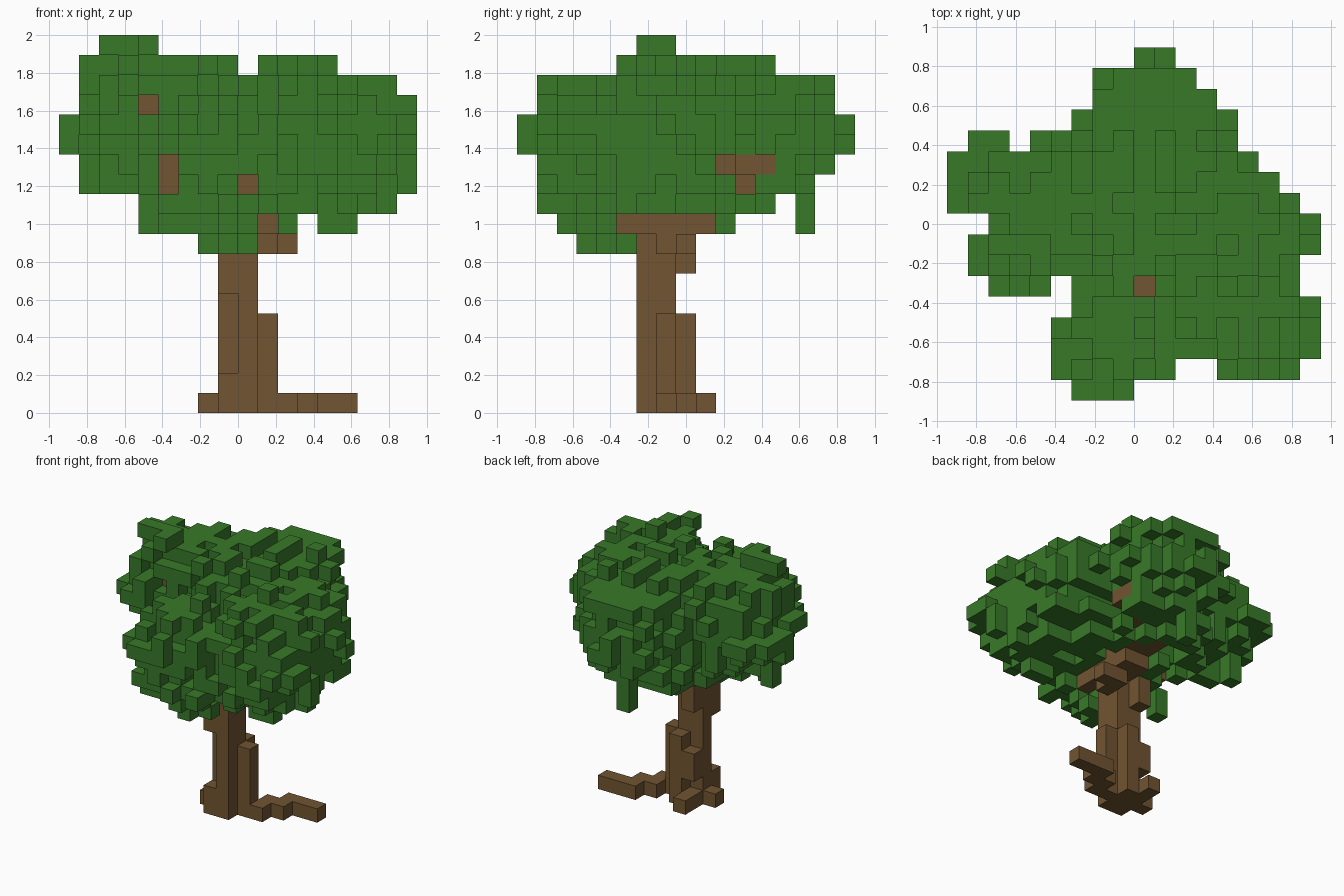
import bpy
import bmesh
import random
from mathutils import Vector

random.seed(4)
cube = bpy.data.objects.get("Cube")
if cube:
    bpy.data.objects.remove(cube, do_unlink=True)

VOXEL = 2 / 19
ORIGIN = Vector((-9, -8.5, 0))


def make_material(name, colour):
    mat = bpy.data.materials.new(name)
    mat.use_nodes = True
    mat.diffuse_color = colour
    shader = mat.node_tree.nodes["Principled BSDF"]
    shader.inputs["Base Color"].default_value = colour
    shader.inputs["Roughness"].default_value = 0.9
    return mat


def block(x, y, z):
    """Cells of a box given as inclusive ranges."""
    return {(i, j, k) for i in range(x[0], x[1] + 1)
            for j in range(y[0], y[1] + 1) for k in range(z[0], z[1] + 1)}


def limb(start, end, steps=14):
    """Cells along a straight branch."""
    a, b = Vector(start), Vector(end)
    return {tuple(round(c) for c in a.lerp(b, s / steps)) for s in range(steps + 1)}


def outline(rows, first):
    """Pixels of a stepped outline, one list of spans per row."""
    return {(c, first + r) for r, spans in enumerate(rows)
            for lo, hi in spans for c in range(lo, hi + 1)}


def build_voxels(name, cells, mat):
    """Mesh of the exposed faces of a set of cells."""
    bm = bmesh.new()
    corners = {}

    def vert(p):
        if p not in corners:
            corners[p] = bm.verts.new((Vector(p) + ORIGIN) * VOXEL)
        return corners[p]

    for cell in sorted(cells):
        for axis in range(3):
            u, w = (axis + 1) % 3, (axis + 2) % 3
            for side in (0, 1):
                near = list(cell)
                near[axis] += 2 * side - 1
                if tuple(near) in cells:
                    continue
                loop = []
                for du, dw in ((0, 0), (1, 0), (1, 1), (0, 1)):
                    p = list(cell)
                    p[axis] += side
                    p[u] += du
                    p[w] += dw
                    loop.append(vert(tuple(p)))
                bm.faces.new(loop if side else loop[::-1])
    mesh = bpy.data.meshes.new(name)
    bm.to_mesh(mesh)
    bm.free()
    mesh.materials.append(mat)
    obj = bpy.data.objects.new(name, mesh)
    bpy.context.collection.objects.link(obj)
    return obj


# Trunk with a notch in front, buttresses and a collar under the branches
trunk = block((8, 9), (6, 7), (0, 10)) - block((8, 8), (6, 6), (2, 5))
trunk |= block((10, 10), (7, 7), (0, 4)) | block((9, 9), (8, 8), (0, 4))
trunk |= block((8, 8), (8, 8), (2, 3)) | block((8, 8), (8, 8), (7, 9))

# Roots
roots = {(7, 7, 0), (8, 8, 0), (8, 9, 0), (11, 7, 0), (11, 8, 0), (12, 8, 0)}
roots |= block((12, 14), (9, 9), (0, 0))

# Branch tips that show through the leaves, with the side they show on
FORWARD, LEFT, UP, DOWN, BACK_LEFT = (0, -1, 0), (1, 0, 0), (0, 0, 1), (0, 0, -1), (1, 1, 0)
tips = [(FORWARD, (4, 7, 15)), (FORWARD, (5, 6, 11)), (FORWARD, (5, 6, 12)),
        (FORWARD, (9, 4, 11)), (FORWARD, (10, 6, 9)), (LEFT, (11, 10, 12)),
        (LEFT, (12, 12, 12)), (BACK_LEFT, (12, 12, 12)), (LEFT, (10, 5, 9)),
        (LEFT, (10, 7, 9)), (LEFT, (10, 8, 9)), (LEFT, (10, 9, 9)), (UP, (9, 5, 14))]
back_bough = block((9, 10), (9, 9), (9, 10)) | block((9, 9), (10, 11), (10, 10))
bare_spots = tips + [(DOWN, cell) for cell in sorted(back_bough)]
branches = block((10, 10), (7, 8), (8, 9)) | {(11, 8, 8)} | back_bough
for side, tip in tips:
    branches |= limb((9, 7, 9), tip)
wood = trunk | roots | branches
cleared = {tuple(c + n * s for c, s in zip(cell, side))
           for side, cell in bare_spots for n in range(1, 18)}

# Stepped outlines of the crown, bottom row first
FRONT = outline([[(7, 9)], [(4, 9), (11, 11), (13, 14)], [(4, 16)], [(1, 17)], [(1, 17)],
                 [(0, 17)], [(0, 17)], [(1, 17)], [(1, 16)], [(1, 8), (10, 13)],
                 [(2, 4)]], 8)
SIDE = outline([[(3, 5)], [(2, 10), (14, 14)], [(1, 12), (14, 14)], [(1, 14)], [(1, 15)],
                [(0, 16)], [(0, 16)], [(1, 15)], [(1, 15)], [(5, 12)], [(6, 7)]], 8)
TOP = outline([[(6, 8)], [(5, 10), (13, 16)], [(5, 17)], [(5, 17)], [(6, 17)],
               [(2, 4), (6, 16)], [(1, 16)], [(1, 17)], [(2, 17)], [(0, 16)], [(0, 15)],
               [(0, 14)], [(1, 2), (4, 13)], [(6, 13)], [(7, 12)], [(7, 11)],
               [(9, 10)]], 0)

# Leaf clumps: centre and radius in cells
CLUMPS = [((-4.6, 0.4, 15), 3.8), ((1, 3.8, 14.1), 4.2), ((4.7, -0.4, 13.6), 3.7),
          ((4.8, -3.6, 13.4), 3.9), ((-0.8, -4.2, 12.7), 3.9), ((0.5, 0, 14.2), 4)]


def depth(cell):
    """Distance to the nearest clump, 1 at its surface."""
    p = Vector(cell) + ORIGIN + Vector((0.5, 0.5, 0.5))
    return min((p - Vector(c)).length / r for c, r in CLUMPS)


allowed = {}
for i, j in sorted(TOP):
    for k in range(8, 19):
        cell = (i, j, k)
        if (i, k) in FRONT and (j, k) in SIDE and cell not in wood | cleared:
            allowed[cell] = depth(cell)

# Ragged leaf surface
leaves = {c for c, d in allowed.items() if d < 1.14 - 0.4 * random.random()}

# Extra tufts that complete the outlines
for pixels, u, w in ((FRONT, 0, 2), (SIDE, 1, 2), (TOP, 0, 1)):
    covered = {(c[u], c[w]) for c in leaves}
    best = {}
    for c, d in allowed.items():
        key = (c[u], c[w])
        if key not in best or d < allowed[best[key]]:
            best[key] = c
    leaves |= {best[p] for p in pixels - covered if p in best}

bark = make_material("bark_brown", (0.165, 0.089, 0.031, 1))
green = make_material("leaf_green", (0.039, 0.191, 0.022, 1))
build_voxels("trunk", trunk, bark)
build_voxels("roots", roots - trunk, bark)
build_voxels("branches", branches - trunk, bark)
build_voxels("leaf_crown", leaves, green)
